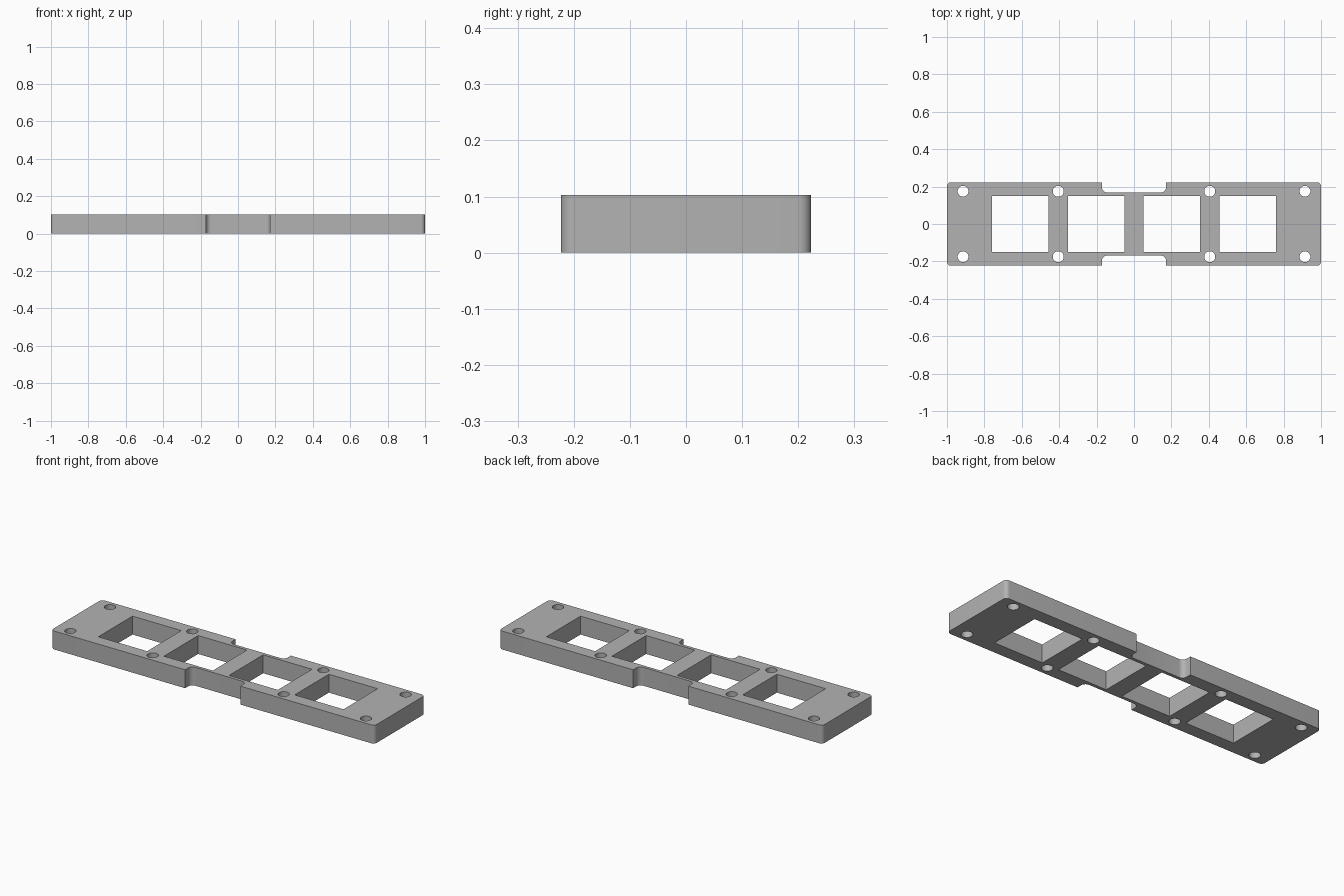
import bpy
import math

cube = bpy.data.objects.get("Cube")
if cube:
    bpy.data.objects.remove(cube, do_unlink=True)

HALF_X, HALF_Y, HEIGHT = 1.0, 0.223, 0.103
NOTCH_X, NOTCH_Y = 0.171, 0.169
WINDOW = 0.151
CORNER_R, NOTCH_R, HOLE_R = 0.022, 0.027, 0.029


def arc(cx, cy, r, start, end, steps=8):
    """Points along an arc, angles in degrees."""
    angles = [math.radians(start + (end - start) * i / steps) for i in range(steps + 1)]
    return [(cx + r * math.cos(a), cy + r * math.sin(a)) for a in angles]


def add_loop(curve, points):
    """Closed straight-edged loop; inner loops become openings."""
    spline = curve.splines.new('POLY')
    spline.points.add(len(points) - 1)
    for p, (x, y) in zip(spline.points, points):
        p.co = (x, y, 0, 1)
    spline.use_cyclic_u = True


# Outline: one quarter from the notch to the end, mirrored to all four
quarter = arc(NOTCH_X - NOTCH_R, NOTCH_Y + NOTCH_R, NOTCH_R, -90, 0)
quarter.append((NOTCH_X, HALF_Y))
quarter += arc(HALF_X - CORNER_R, HALF_Y - CORNER_R, CORNER_R, 90, 0)
right_half = quarter + [(x, -y) for x, y in reversed(quarter)]
outline = right_half + [(-x, y) for x, y in reversed(right_half)]

curve = bpy.data.curves.new("mounting_plate", 'CURVE')
curve.dimensions = '2D'
curve.fill_mode = 'BOTH'
curve.extrude = HEIGHT / 2
add_loop(curve, outline)

# Four square windows
for cx in (-0.607, -0.201, 0.201, 0.607):
    add_loop(curve, [(cx + sx * WINDOW, sy * WINDOW)
                     for sx, sy in ((-1, -1), (1, -1), (1, 1), (-1, 1))])

# Eight round screw holes
for cx in (-0.914, -0.405, 0.405, 0.914):
    for cy in (-0.175, 0.175):
        add_loop(curve, arc(cx, cy, HOLE_R, 0, 360, 32)[:-1])

# Turn the profile into a solid plate standing on the ground
plate = bpy.data.objects.new("mounting_plate", curve)
bpy.context.collection.objects.link(plate)
bpy.ops.object.select_all(action='DESELECT')
plate.select_set(True)
bpy.context.view_layer.objects.active = plate
bpy.ops.object.convert(target='MESH')
plate = bpy.context.object
plate.location.z = HEIGHT / 2

bpy.ops.object.mode_set(mode='EDIT')
bpy.ops.mesh.select_all(action='SELECT')
bpy.ops.mesh.remove_doubles(threshold=0.0001)
bpy.ops.mesh.normals_make_consistent(inside=False)
bpy.ops.object.mode_set(mode='OBJECT')
bpy.ops.object.shade_smooth_by_angle(angle=math.radians(30))

# Plain grey finish
grey = bpy.data.materials.new("plain_grey")
grey.use_nodes = True
colour = (0.45, 0.45, 0.45, 1)
grey.diffuse_color = colour
grey.node_tree.nodes["Principled BSDF"].inputs["Base Color"].default_value = colour
plate.data.materials.clear()
plate.data.materials.append(grey)
